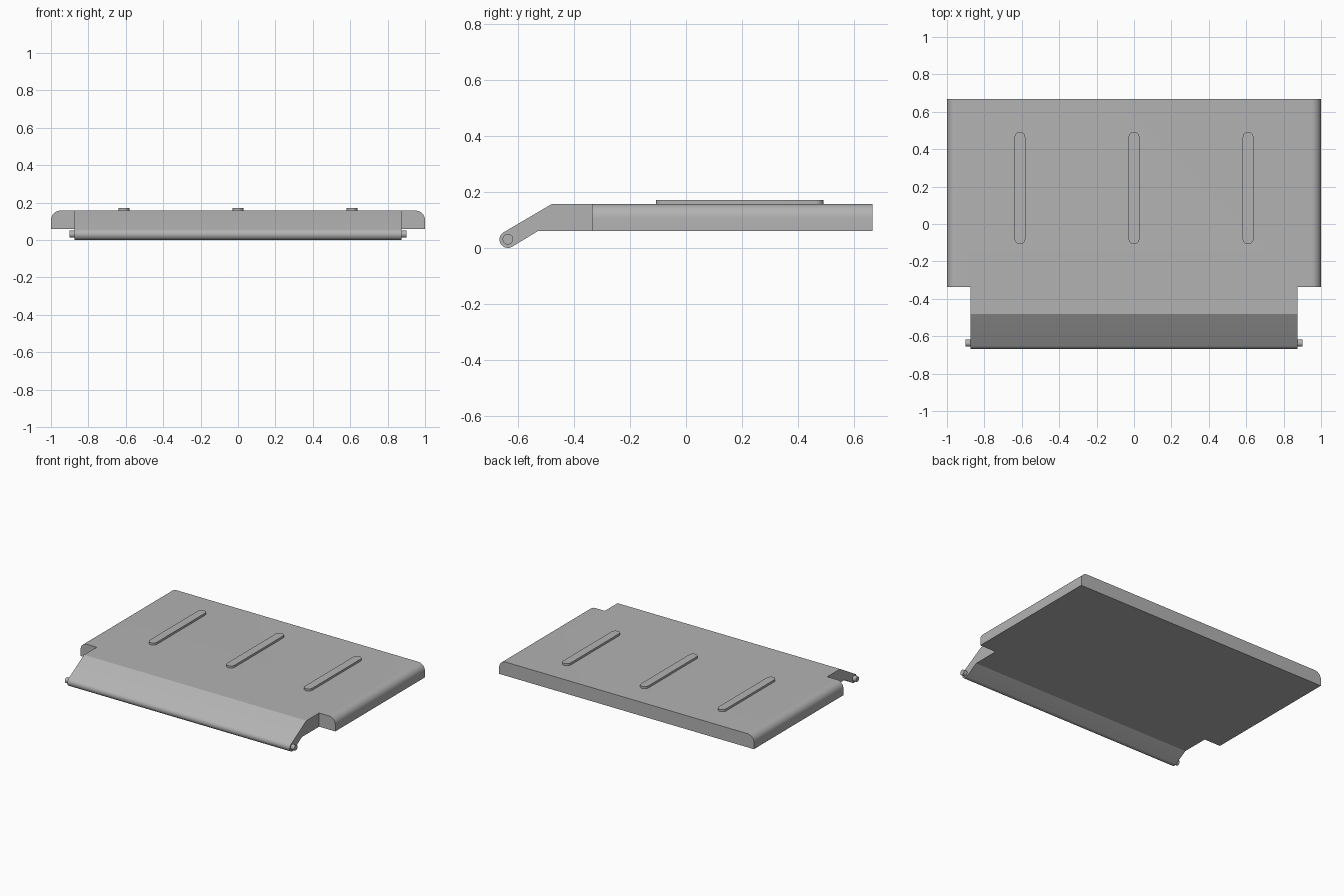
import bpy, bmesh, math
from mathutils import Vector

cube = bpy.data.objects.get("Cube")
if cube:
    bpy.data.objects.remove(cube, do_unlink=True)

grey = bpy.data.materials.new("plain_grey")
grey.use_nodes = True
GREY = (0.45, 0.45, 0.45, 1)
grey.diffuse_color = GREY
grey.node_tree.nodes["Principled BSDF"].inputs["Base Color"].default_value = GREY


def arc(u, v, r, start, end, steps):
    """Points on an arc, angles in degrees."""
    angles = [math.radians(start + (end - start) * i / steps) for i in range(steps + 1)]
    return [(u + r * math.cos(a), v + r * math.sin(a)) for a in angles]


def extrude(name, profile, axis, start, end):
    """Extrude a closed 2D profile along the x, y or z axis."""
    def place(u, v):
        return {"x": (start, u, v), "y": (u, start, v), "z": (u, v, start)}[axis]
    direction = Vector([(end - start) * (axis == a) for a in "xyz"])
    bm = bmesh.new()
    face = bm.faces.new([bm.verts.new(place(u, v)) for u, v in profile])
    result = bmesh.ops.extrude_face_region(bm, geom=[face], use_keep_orig=True)
    moved = [g for g in result["geom"] if isinstance(g, bmesh.types.BMVert)]
    bmesh.ops.translate(bm, verts=moved, vec=direction)
    bmesh.ops.recalc_face_normals(bm, faces=bm.faces)
    mesh = bpy.data.meshes.new(name)
    bm.to_mesh(mesh)
    bm.free()
    mesh.materials.append(grey)
    obj = bpy.data.objects.new(name, mesh)
    bpy.context.collection.objects.link(obj)
    return obj


def smooth(obj):
    bpy.ops.object.select_all(action="DESELECT")
    obj.select_set(True)
    bpy.context.view_layer.objects.active = obj
    bpy.ops.object.shade_smooth_by_angle(angle=math.radians(25))


BOTTOM, TOP, ROUND = 0.06, 0.157, 0.05
FRONT, BACK = -0.337, 0.667
HINGE_Y, HINGE_Z, HINGE_R = -0.637, 0.03, 0.03

# Main panel with rounded upper side edges
panel_profile = ([(-1, BOTTOM), (1, BOTTOM)]
                 + arc(1 - ROUND, TOP - ROUND, ROUND, 0, 90, 10)
                 + arc(ROUND - 1, TOP - ROUND, ROUND, 90, 180, 10))
panel = extrude("panel", panel_profile, "y", FRONT, BACK)

# Sloping front flap that ends in a rounded hinge edge
flap_profile = ([(FRONT + 0.1, BOTTOM), (FRONT + 0.1, TOP), (-0.48, TOP)]
                + arc(HINGE_Y, HINGE_Z, HINGE_R, 120, 300, 18)
                + [(-0.53, BOTTOM)])
flap = extrude("front_flap", flap_profile, "x", -0.873, 0.873)

# Weld the flap into the panel
weld = panel.modifiers.new("weld_flap", "BOOLEAN")
weld.operation = "UNION"
weld.solver = "EXACT"
weld.object = flap
bpy.context.view_layer.objects.active = panel
bpy.ops.object.modifier_apply(modifier=weld.name)
bpy.data.objects.remove(flap, do_unlink=True)
smooth(panel)

# Hinge pins
for side, sign in (("left", 1), ("right", -1)):
    pin = extrude(side + "_hinge_pin", arc(HINGE_Y, HINGE_Z + 0.001, 0.019, 0, 345, 23),
                  "x", sign * 0.873, sign * 0.9)
    smooth(pin)

# Raised ribs with round ends
for name, x in (("right", -0.61), ("middle", 0), ("left", 0.61)):
    rib_profile = arc(x, 0.463, 0.029, 0, 180, 12) + arc(x, -0.079, 0.029, 180, 360, 12)
    smooth(extrude(name + "_rib", rib_profile, "z", TOP, 0.172))
